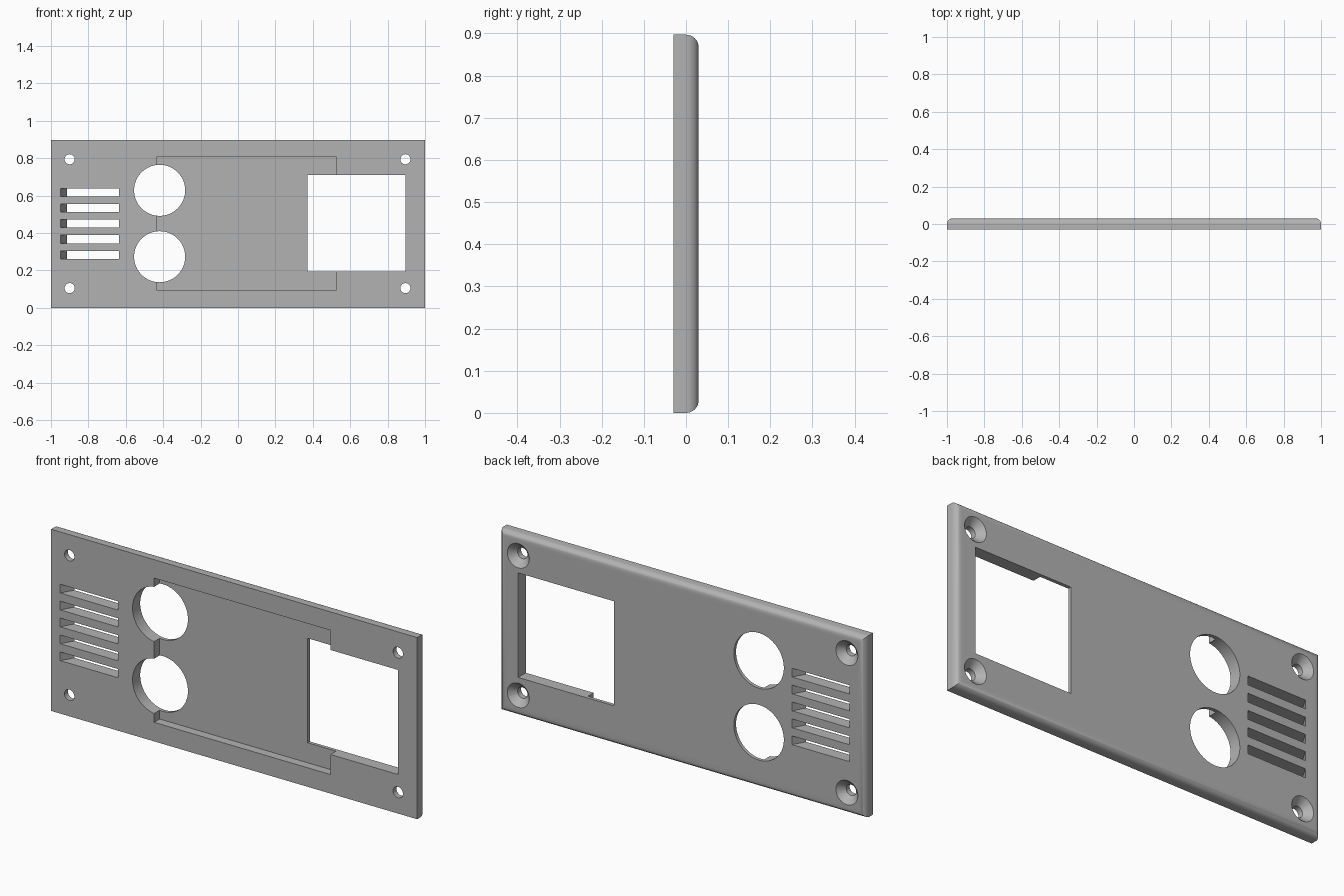
import bpy
import bmesh
import math
from mathutils import Matrix, Vector

cube = bpy.data.objects.get("Cube")
if cube:
    bpy.data.objects.remove(cube, do_unlink=True)

HEIGHT, HALF = 0.897, 0.03      # panel height, half thickness
OUT = 0.02                      # cutter overshoot

grey = bpy.data.materials.new("panel grey")
grey.use_nodes = True
grey.diffuse_color = (0.45, 0.45, 0.45, 1)
grey.node_tree.nodes["Principled BSDF"].inputs["Base Color"].default_value = (0.45, 0.45, 0.45, 1)


def add_object(name, bm):
    bmesh.ops.recalc_face_normals(bm, faces=bm.faces)
    mesh = bpy.data.meshes.new(name)
    bm.to_mesh(mesh)
    bm.free()
    mesh.materials.append(grey)
    obj = bpy.data.objects.new(name, mesh)
    bpy.context.collection.objects.link(obj)
    return obj


def box(x0, x1, y0, y1, z0, z1, shear=0.0):
    """Box whose x position slides by shear per unit of depth from the front face."""
    bm = bmesh.new()
    bmesh.ops.create_cube(bm, size=1)
    for v in bm.verts:
        y = y1 if v.co.y > 0 else y0
        v.co = Vector(((x1 if v.co.x > 0 else x0) + shear * (y + HALF), y,
                       z1 if v.co.z > 0 else z0))
    return bm


def cone(x, z, y0, y1, r0, r1, segments):
    """Frustum along y, radius r0 at y0 and r1 at y1."""
    bm = bmesh.new()
    place = Matrix.Translation((x, (y0 + y1) / 2, z)) @ Matrix.Rotation(-math.pi / 2, 4, "X")
    bmesh.ops.create_cone(bm, cap_ends=True, segments=segments, radius1=r0, radius2=r1,
                          depth=y1 - y0, matrix=place)
    return bm


# Panel with rounded rear edges
bm = box(-1, 1, -HALF, HALF, 0, HEIGHT)
rear = [e for e in bm.edges if all(v.co.y > 0 for v in e.verts)]
bmesh.ops.bevel(bm, geom=rear, offset=0.03, segments=8, profile=0.5, affect="EDGES")
panel = add_object("front_panel", bm)

cutters = []
# Shallow recess in the front face
cutters.append(box(-0.437, 0.526, -HALF - OUT, 0.013, 0.094, 0.806))
# Rectangular window
cutters.append(box(0.371, 0.896, -HALF - OUT, HALF + OUT, 0.193, 0.709))
# Two large round openings
for z in (0.273, 0.628):
    cutters.append(cone(-0.419, z, -HALF - OUT, HALF + OUT, 0.1365, 0.1365, 64))
# Slanted vent slots
for i in range(5):
    z = 0.45 + (i - 2) * 0.0835
    cutters.append(box(-0.95, -0.635, -HALF - OUT, HALF + OUT, z - 0.0215, z + 0.0215,
                       shear=math.tan(math.radians(30))))
# Corner screw holes, countersunk from the rear
for x in (-0.9, 0.895):
    for z in (0.105, 0.794):
        cutters.append(cone(x, z, -HALF - OUT, HALF + OUT, 0.027, 0.027, 32))
        cutters.append(cone(x, z, -0.003, HALF + 0.01, 0.027, 0.07, 32))

# Cut every opening and discard the cutters
bpy.context.view_layer.objects.active = panel
panel.select_set(True)
for shape in cutters:
    tool = add_object("opening_cutter", shape)
    tool.hide_render = True
    mod = panel.modifiers.new("opening", "BOOLEAN")
    mod.operation = "DIFFERENCE"
    mod.solver = "EXACT"
    mod.object = tool
    bpy.ops.object.modifier_apply(modifier=mod.name)
    bpy.data.objects.remove(tool, do_unlink=True)

bpy.ops.object.shade_smooth_by_angle(angle=math.radians(30))
